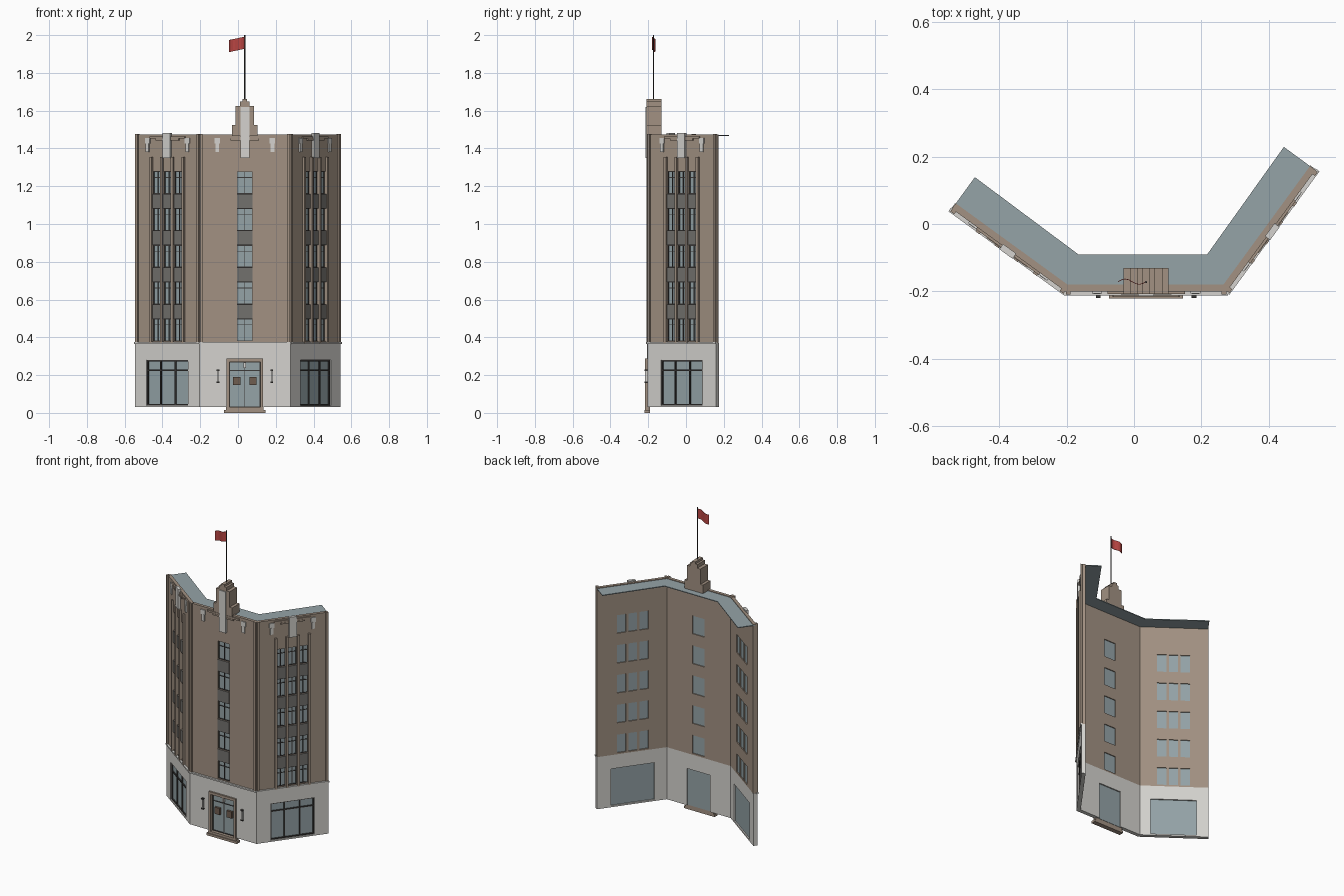
import bpy, bmesh, math
from mathutils import Vector

cube = bpy.data.objects.get("Cube")
if cube:
    bpy.data.objects.remove(cube)


def material(name, rgb):
    m = bpy.data.materials.new(name)
    m.use_nodes = True
    m.diffuse_color = (*rgb, 1)
    m.node_tree.nodes["Principled BSDF"].inputs["Base Color"].default_value = (*rgb, 1)
    return m


TAN = material("tan brick", (0.36, 0.285, 0.225))
STONE = material("pale stone", (0.66, 0.65, 0.62))
GLASS = material("blue grey", (0.30, 0.37, 0.39))
SPANDREL = material("grey spandrel", (0.17, 0.165, 0.155))
DARK = material("dark metal", (0.045, 0.042, 0.04))
BRONZE = material("bronze", (0.16, 0.11, 0.08))
RED = material("flag red", (0.48, 0.06, 0.055))


def finish(name, bm, mat):
    bmesh.ops.recalc_face_normals(bm, faces=bm.faces)
    me = bpy.data.meshes.new(name)
    bm.to_mesh(me)
    bm.free()
    me.materials.append(mat)
    ob = bpy.data.objects.new(name, me)
    bpy.context.collection.objects.link(ob)
    return ob


class Facade:
    """Local frame of one wall: u along it from the middle, v outward, z up."""

    def __init__(self, name, a, b):
        a, b = Vector(a), Vector(b)
        self.name, self.mid = name, (a + b) / 2
        self.d = (b - a).normalized()
        self.n = Vector((self.d.y, -self.d.x))
        self.half = (b - a).length / 2

    def at(self, u, v, z):
        p = self.mid + self.d * u + self.n * v
        return Vector((p.x, p.y, z))

    def boxes(self, name, mat, items):
        bm = bmesh.new()
        for u0, u1, v0, v1, z0, z1 in items:
            low = [bm.verts.new(self.at(u, v, z0)) for u, v in ((u0, v0), (u1, v0), (u1, v1), (u0, v1))]
            face = bm.faces.new(low)
            top = bmesh.ops.extrude_face_region(bm, geom=[face])["geom"]
            bmesh.ops.translate(bm, vec=(0, 0, z1 - z0),
                                verts=[g for g in top if isinstance(g, bmesh.types.BMVert)])
        return finish(f"{self.name}_{name}", bm, mat)

    def wall(self, name, mat, half, v, thick, z0, z1, holes):
        """Thick panel with rectangular openings."""
        us = sorted({-half, half, *[u for h in holes for u in h[:2]]})
        zs = sorted({z0, z1, *[z for h in holes for z in h[2:]]})
        bm = bmesh.new()
        for a, b in zip(us, us[1:]):
            for c, e in zip(zs, zs[1:]):
                u, z = (a + b) / 2, (c + e) / 2
                if not any(h[0] < u < h[1] and h[2] < z < h[3] for h in holes):
                    bm.faces.new([bm.verts.new(self.at(s, v, t)) for s, t in ((a, c), (b, c), (b, e), (a, e))])
        bmesh.ops.remove_doubles(bm, verts=bm.verts, dist=1e-5)
        ext = bmesh.ops.extrude_face_region(bm, geom=bm.faces[:])["geom"]
        off = self.n * -thick
        bmesh.ops.translate(bm, vec=(off.x, off.y, 0),
                            verts=[g for g in ext if isinstance(g, bmesh.types.BMVert)])
        bmesh.ops.recalc_face_normals(bm, faces=bm.faces)
        bmesh.ops.dissolve_limit(bm, angle_limit=0.01, verts=bm.verts, edges=bm.edges)
        return finish(f"{self.name}_{name}", bm, mat)


CORNERS = [(-0.54, 0.045), (-0.203, -0.2), (0.275, -0.2), (0.538, 0.16)]
facades = [Facade(n, a, b) for n, a, b in zip(("right_wing", "center", "left_wing"), CORNERS, CORNERS[1:])]
FLOORS = [0.38 + 0.195 * i for i in range(5)]
WIN_H, BASE, LEDGE, TOP = 0.118, 0.03, 0.37, 1.474


def grille(hole, ups, bars, v, w):
    """Window frame: border, upright mullions and cross bars."""
    a, b, c, e = hole
    out = [(u - w / 2, u + w / 2, v, v + w, c, e) for u in (a + w / 2, b - w / 2, *ups)]
    return out + [(a, b, v, v + w, z - w / 2, z + w / 2) for z in (c + w / 2, e - w / 2, *bars)]


for f in facades:
    center = f.name == "center"
    bays = [(-0.042, 0.042)] if center else [(u - 0.028, u + 0.028) for u in (-0.07, 0, 0.07)]
    holes = [(a, b, z, z + WIN_H) for a, b in bays for z in FLOORS]
    shop = (-0.083, 0.083, BASE, 0.27) if center else (-0.137, 0.137, 0.04, 0.28)

    # Walls and belt course
    f.wall("upper_wall", TAN, f.half, 0, 0.02, LEDGE, TOP, holes)
    f.wall("base_wall", STONE, f.half + 0.002, 0.005, 0.025, BASE, LEDGE, [shop])
    f.boxes("belt_course", STONE, [(-f.half - 0.004, f.half + 0.004, -0.002, 0.012, LEDGE - 0.004, LEDGE + 0.005)])

    # Glass, frames and spandrels
    f.boxes("window_glass", GLASS, [(a, b, -0.014, -0.011, c, e) for a, b, c, e in holes])
    frames = []
    for h in holes:
        frames += grille(h, [(h[0] + h[1]) / 2], [h[2] + WIN_H * 0.73], -0.011, 0.004)
    f.boxes("window_frames", DARK, frames)
    f.boxes("spandrels", SPANDREL, [(a, b, -0.001, 0.004, z + WIN_H, z + 0.195)
                                    for a, b in bays for z in FLOORS[:-1]])
    f.boxes("ground_glass", GLASS, [(shop[0], shop[1], -0.012, -0.008, shop[2], shop[3])])

    # Slim piers at the ends of the wall
    f.boxes("end_piers", TAN, [(s * (f.half - 0.008) - 0.007, s * (f.half - 0.008) + 0.007,
                                -0.01, 0.009, LEDGE, TOP + 0.003) for s in (-1, 1)])

    # Crown ornament: pale keystone, side plaques and stepped ledges
    side = 0.146 if center else 0.13
    f.boxes("keystone", STONE, [(-0.024, 0.024, -0.005, 0.014, 1.35, 1.62 if center else 1.482)])
    f.boxes("plaques", STONE, [p for s in (-side, side) for p in (
        (s - 0.015, s + 0.015, 0, 0.006, 1.425, 1.455), (s - 0.01, s + 0.01, 0, 0.007, 1.382, 1.425))])
    f.boxes("crown_ledges", TAN, [p for s in (-1, 1) for p in (
        (min(s * 0.024, s * 0.075), max(s * 0.024, s * 0.075), 0, 0.009, 1.442, 1.452),
        (min(s * 0.024, s * 0.115), max(s * 0.024, s * 0.115), 0, 0.007, 1.452, 1.464))])

    if center:
        # Entrance
        f.boxes("door_surround", TAN, [(-0.097, -0.082, -0.005, 0.016, 0.02, 0.287),
                                       (0.082, 0.097, -0.005, 0.016, 0.02, 0.287),
                                       (-0.082, 0.082, -0.005, 0.016, 0.27, 0.287)])
        f.boxes("door_frame", DARK, grille(shop, [0], [0.225], -0.008, 0.004))
        f.boxes("door_ornaments", BRONZE, [(s - 0.019, s + 0.019, -0.009, 0.006, 0.147, 0.19) for s in (-0.043, 0.043)])
        f.boxes("door_lamp", STONE, [(-0.006, 0.006, -0.009, 0.01, 0.238, 0.268)])
        f.boxes("steps", TAN, [(-0.11, 0.11, -0.01, 0.021, 0, 0.015), (-0.1, 0.1, -0.01, 0.016, 0.015, 0.03)])
        f.boxes("wall_lamps", STONE, [(s - 0.004, s + 0.004, 0.005, 0.016, 0.165, 0.222) for s in (-0.142, 0.142)])
        f.boxes("lamp_caps", DARK, [(s - 0.007, s + 0.007, 0.004, 0.019, z, z + 0.007)
                                    for s in (-0.142, 0.142) for z in (0.158, 0.222)])
    else:
        # Shop window frame and upright fins between the bays
        f.boxes("shop_frame", DARK, grille(shop, [-0.048, 0.048], [0.225], -0.008, 0.007))
        f.boxes("fins", TAN, [(u - 0.007, u + 0.007, -0.002, 0.013, LEDGE, 1.355)
                              for u in (-0.105, -0.035, 0.035, 0.105)])

# Roof sheet behind the parapet
bm = bmesh.new()
outline = [facades[0].at(-facades[0].half, -0.01, 1.465), facades[0].at(-facades[0].half, -0.116, 1.465),
           (-0.165, -0.09, 1.465), (0.217, -0.09, 1.465),
           facades[2].at(facades[2].half, -0.116, 1.465), facades[2].at(facades[2].half, -0.01, 1.465),
           (0.27, -0.19, 1.465), (-0.2, -0.19, 1.465)]
roof = bm.faces.new([bm.verts.new(p) for p in outline])
up = bmesh.ops.extrude_face_region(bm, geom=[roof])["geom"]
bmesh.ops.translate(bm, vec=(0, 0, 0.005), verts=[g for g in up if isinstance(g, bmesh.types.BMVert)])
finish("roof", bm, GLASS)

# Stepped tower: mirrored profile extruded front to back
CX = facades[1].mid.x
half = [(0.067, 1.466), (0.067, 1.525), (0.048, 1.525), (0.048, 1.625), (0.026, 1.625),
        (0.026, 1.648), (0.012, 1.648), (0.012, 1.662)]
profile = half + [(-x, z) for x, z in reversed(half)]
bm = bmesh.new()
front = bm.faces.new([bm.verts.new((CX + x, -0.208, z)) for x, z in profile])
back = bmesh.ops.extrude_face_region(bm, geom=[front])["geom"]
bmesh.ops.translate(bm, vec=(0, 0.077, 0), verts=[g for g in back if isinstance(g, bmesh.types.BMVert)])
finish("tower", bm, TAN)

# Flagpole and waving flag
bpy.ops.mesh.primitive_cylinder_add(vertices=8, radius=0.003, depth=0.345, location=(CX, -0.172, 1.8275))
pole = bpy.context.object
pole.name = "flagpole"
pole.data.materials.append(DARK)

bm = bmesh.new()
N = 8
cols = []
for i in range(N + 1):
    t = i / N
    x, y, z = CX - 0.083 * t, -0.172 - 0.008 * math.sin(t * math.tau), 1.928 - 0.018 * t
    cols.append([bm.verts.new((x, y, z)), bm.verts.new((x, y, z + 0.064))])
for a, b in zip(cols, cols[1:]):
    bm.faces.new((a[0], b[0], b[1], a[1]))
flag = finish("flag", bm, RED)
sheet = flag.modifiers.new("cloth_thickness", "SOLIDIFY")
sheet.thickness = 0.002
